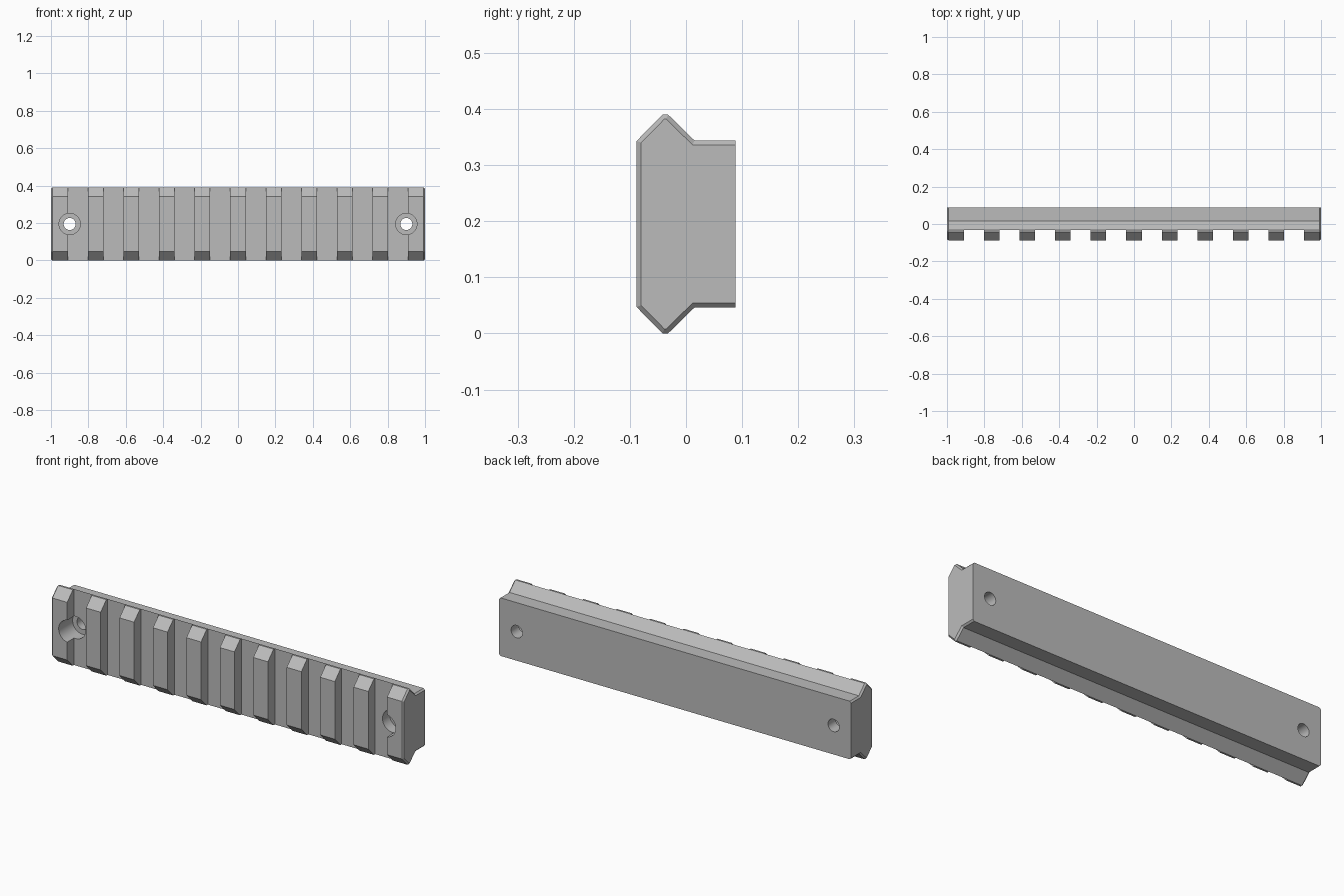
import bpy, bmesh, math
from mathutils import Matrix

cube = bpy.data.objects.get("Cube")
if cube:
    bpy.data.objects.remove(cube, do_unlink=True)

HALF, MID, CHAMFER = 1.0, 0.195, 0.008
FRONT, FLOOR = -0.088, -0.032
PITCH, SLOT_WIDTH = 0.19, 0.107

grey = bpy.data.materials.new("satin grey")
grey.use_nodes = True
colour = (0.5, 0.5, 0.5, 1)
grey.diffuse_color = colour
grey.node_tree.nodes["Principled BSDF"].inputs["Base Color"].default_value = colour


def to_object(name, bm):
    bmesh.ops.recalc_face_normals(bm, faces=bm.faces)
    mesh = bpy.data.meshes.new(name)
    bm.to_mesh(mesh)
    bm.free()
    mesh.materials.append(grey)
    obj = bpy.data.objects.new(name, mesh)
    bpy.context.collection.objects.link(obj)
    return obj


def loft(name, stations):
    """Join matching (y, z) sections placed along x, with capped ends."""
    bm = bmesh.new()
    rings = [[bm.verts.new((x, y, z)) for y, z in section] for x, section in stations]
    for a, b in zip(rings, rings[1:]):
        for i in range(len(a)):
            j = (i + 1) % len(a)
            bm.faces.new((a[i], a[j], b[j], b[i]))
    bm.faces.new(rings[0])
    bm.faces.new(rings[-1])
    return to_object(name, bm)


def mirrored(half):
    """Complete a section by mirroring its upper half about mid height."""
    return ([(y, MID + h) for y, h in half]
            + [(y, MID - h) for y, h in reversed(half)])


def cut(target, bm):
    cutter = to_object("cutter", bm)
    cutter.hide_render = True
    mod = target.modifiers.new("cut", "BOOLEAN")
    mod.operation, mod.solver, mod.object = "DIFFERENCE", "EXACT", cutter
    bpy.context.view_layer.objects.active = target
    bpy.ops.object.modifier_apply(modifier=mod.name)
    bpy.data.objects.remove(cutter, do_unlink=True)


# Rail body: dovetail section with chamfered ends
full = mirrored([(FRONT, 0.148), (-0.042, 0.195), (-0.032, 0.195),
                 (0.015, 0.149), (0.088, 0.149)])
inset = mirrored([(-0.080, 0.145), (-0.0385, 0.187), (-0.0355, 0.187),
                  (0.0118, 0.141), (0.088, 0.141)])
rail = loft("slotted_rail", [(-HALF, inset), (CHAMFER - HALF, full),
                             (HALF - CHAMFER, full), (HALF, inset)])

# Ten cross slots
slots = bmesh.new()
for i in range(10):
    x = (i - 4.5) * PITCH
    bmesh.ops.create_cube(slots, size=1, matrix=(
        Matrix.Translation((x, FLOOR - 0.1, MID))
        @ Matrix.Diagonal((SLOT_WIDTH, 0.2, 0.6, 1))))
cut(rail, slots)

# Counterbored screw holes near both ends
for radius, y_start, y_end in ((0.057, -0.2, 0.025), (0.032, -0.25, 0.2)):
    holes = bmesh.new()
    for x in (-0.9, 0.9):
        bmesh.ops.create_cone(
            holes, cap_ends=True, segments=48, radius1=radius, radius2=radius,
            depth=y_end - y_start,
            matrix=Matrix.Translation((x, (y_start + y_end) / 2, MID))
            @ Matrix.Rotation(math.pi / 2, 4, "X"))
    cut(rail, holes)

# Smooth hole walls, crisp machined edges
bpy.ops.object.select_all(action="DESELECT")
rail.select_set(True)
bpy.context.view_layer.objects.active = rail
bpy.ops.object.shade_smooth_by_angle(angle=math.radians(30))
